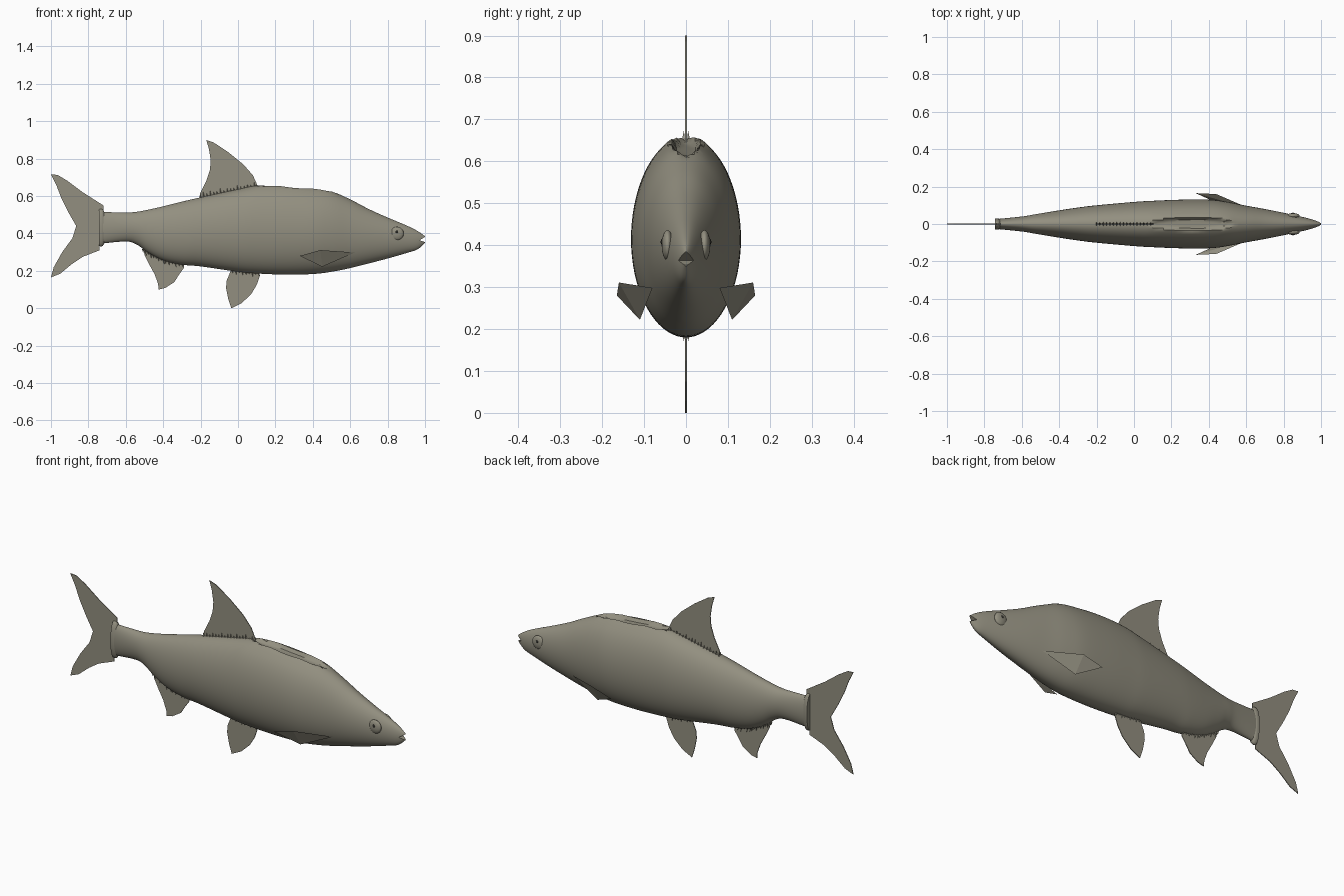
import bpy, bmesh, math
from mathutils import Vector

if "Cube" in bpy.data.objects:
    bpy.data.objects.remove(bpy.data.objects["Cube"])


def material(name, rgb):
    m = bpy.data.materials.new(name)
    m.diffuse_color = (*rgb, 1)
    m.use_nodes = True
    m.node_tree.nodes["Principled BSDF"].inputs["Base Color"].default_value = m.diffuse_color
    return m


OLIVE = material("olive grey", (0.29, 0.275, 0.215))
DARK = material("pupil dark", (0.03, 0.03, 0.025))


def finish(name, bm, mat=OLIVE, smooth=None):
    bmesh.ops.recalc_face_normals(bm, faces=bm.faces)
    me = bpy.data.meshes.new(name)
    bm.to_mesh(me)
    bm.free()
    me.materials.append(mat)
    ob = bpy.data.objects.new(name, me)
    bpy.context.collection.objects.link(ob)
    bpy.ops.object.select_all(action='DESELECT')
    bpy.context.view_layer.objects.active = ob
    ob.select_set(True)
    if smooth:
        bpy.ops.object.shade_smooth_by_angle(angle=math.radians(smooth))
    return ob


def spline(pts, steps, closed=False):
    """Catmull-Rom curve through the points."""
    p = [Vector(q) for q in pts]
    n = len(p)
    get = (lambda i: p[i % n]) if closed else (lambda i: p[max(0, min(n - 1, i))])
    out = []
    for i in range(n if closed else n - 1):
        a, b, c, d = get(i - 1), get(i), get(i + 1), get(i + 2)
        for k in range(steps):
            t = k / steps
            out.append(0.5 * (2 * b + (c - a) * t + (2 * a - 5 * b + 4 * c - d) * t * t
                              + (3 * b - a - 3 * c + d) * t ** 3))
    return out if closed else out + [p[-1]]


# Body: x, top z, bottom z, half width
STATIONS = [
    (-0.74, 0.515, 0.345, 0.026), (-0.6, 0.512, 0.357, 0.04), (-0.54, 0.516, 0.34, 0.05),
    (-0.48, 0.527, 0.297, 0.06), (-0.4, 0.545, 0.256, 0.073), (-0.3, 0.57, 0.233, 0.088),
    (-0.2, 0.593, 0.224, 0.1), (0, 0.636, 0.195, 0.118), (0.1, 0.655, 0.186, 0.124),
    (0.25, 0.657, 0.18, 0.13), (0.4, 0.643, 0.183, 0.13), (0.5, 0.625, 0.195, 0.118),
    (0.6, 0.582, 0.215, 0.098), (0.7, 0.53, 0.24, 0.08), (0.8, 0.485, 0.266, 0.06),
    (0.9, 0.443, 0.295, 0.038), (0.96, 0.413, 0.315, 0.022), (1.0, 0.385, 0.35, 0.006)]
rows = [tuple(v) for v in spline([Vector(s) for s in STATIONS], 5)]
SEG = 72
bm = bmesh.new()
rings = []
for x, top, bot, w in rows:
    ring = []
    # shallow groove along the back
    u = (x - 0.31) / 0.22
    half = 0.036 * math.sqrt(max(0, 1 - u * u))
    for k in range(SEG):
        a = 2 * math.pi * k / SEG
        y = w * math.sin(a)
        z = (top + bot) / 2 + (top - bot) / 2 * math.cos(a)
        if math.cos(a) > 0 and half > 0:
            z += 0.007 * max(0, 1 - (abs(y) / 0.06) ** 2) * (half / 0.036)
            if abs(y) < half:
                z -= 0.034 * (1 - (y / half) ** 4)  * (half / 0.036)
        ring.append(bm.verts.new((x, y, z)))
    rings.append(ring)
for r, s in zip(rings, rings[1:]):
    for k in range(SEG):
        j = (k + 1) % SEG
        bm.faces.new((r[k], r[j], s[j], s[k]))
bm.faces.new(rings[0])
bm.faces.new(rings[-1])
body = finish("body", bm)

# Mouth: wedge cut from the snout
bm = bmesh.new()
wedge = [bm.verts.new((x, -0.1, z)) for x, z in ((0.972, 0.364), (1.02, 0.395), (1.02, 0.345))]
f = bm.faces.new(wedge)
ext = bmesh.ops.extrude_face_region(bm, geom=[f])
bmesh.ops.translate(bm, vec=(0, 0.2, 0), verts=[v for v in ext['geom'] if isinstance(v, bmesh.types.BMVert)])
cutter = finish("mouth_cutter", bm)
cutter.hide_render = True
mod = body.modifiers.new("mouth", 'BOOLEAN')
mod.operation, mod.object, mod.solver = 'DIFFERENCE', cutter, 'EXACT'
bpy.ops.object.select_all(action='DESELECT')
bpy.context.view_layer.objects.active = body
body.select_set(True)
bpy.ops.object.modifier_apply(modifier="mouth")
bpy.data.objects.remove(cutter)
bpy.ops.object.shade_smooth_by_angle(angle=math.radians(40))

# Rim where the tail fin joins the body
bm = bmesh.new()
prof = [(-0.742, 0.9), (-0.742, 1.12), (-0.732, 1.15), (-0.722, 1.1), (-0.715, 0.95)]
loops = [[bm.verts.new((x, 0.026 * s * math.sin(a), 0.431 + 0.088 * s * math.cos(a)))
          for a in (2 * math.pi * k / 40 for k in range(40))] for x, s in prof]
for r, s in zip(loops, loops[1:]):
    for k in range(40):
        bm.faces.new((r[k], r[(k + 1) % 40], s[(k + 1) % 40], s[k]))
bm.faces.new(loops[0])
bm.faces.new(loops[-1])
finish("tail_rim", bm, smooth=40)


# Thin flat fins on the centre plane
def fin(name, outline, t=0.002):
    bm = bmesh.new()
    f = bm.faces.new([bm.verts.new((x, -t, z)) for x, z in outline])
    ext = bmesh.ops.extrude_face_region(bm, geom=[f])
    bmesh.ops.translate(bm, vec=(0, 2 * t, 0), verts=[v for v in ext['geom'] if isinstance(v, bmesh.types.BMVert)])
    return finish(name, bm)


fin("tail_fin", [(-1, 0.716), (-0.965, 0.713), (-0.91, 0.68), (-0.83, 0.62), (-0.72, 0.55),
                 (-0.72, 0.515), (-0.70, 0.5), (-0.70, 0.36), (-0.74, 0.34), (-0.74, 0.31),
                 (-0.83, 0.275), (-0.89, 0.235), (-0.95, 0.185), (-1, 0.165), (-0.985, 0.22),
                 (-0.94, 0.30), (-0.885, 0.375), (-0.865, 0.44), (-0.905, 0.51), (-0.945, 0.59), (-0.972, 0.66)])
fin("dorsal_fin", [(-0.2, 0.56), (-0.203, 0.615), (-0.17, 0.68), (-0.15, 0.74), (-0.146, 0.79),
                   (-0.155, 0.85), (-0.17, 0.9), (-0.13, 0.886), (-0.05, 0.833), (0.03, 0.768),
                   (0.08, 0.71), (0.105, 0.655), (0.1, 0.6)])
fin("anal_fin", [(-0.51, 0.34), (-0.5, 0.285), (-0.475, 0.235), (-0.445, 0.18), (-0.427, 0.13),
                 (-0.425, 0.1), (-0.39, 0.108), (-0.34, 0.14), (-0.315, 0.18), (-0.29, 0.215),
                 (-0.29, 0.26), (-0.4, 0.29)])
fin("pelvic_fin", [(-0.03, 0.23), (-0.045, 0.185), (-0.06, 0.15), (-0.064, 0.11), (-0.052, 0.05),
                   (-0.036, 0.0), (0.02, 0.028), (0.07, 0.075), (0.1, 0.125), (0.117, 0.175), (0.1, 0.22)])


# Little ragged spikes along each fin base
def spikes(name, x0, x1, z0, z1, count, h, lean):
    bm = bmesh.new()
    for i in range(count):
        t = i / (count - 1)
        x, z = x0 + (x1 - x0) * t, z0 + (z1 - z0) * t
        hh = h * (0.7 + 0.3 * math.sin(i * 2.4))
        for side in (-1, 1):
            base = [bm.verts.new((x + dx, side * dy, z - hh * 0.4))
                    for dx, dy in ((-0.005, 0.002), (0.005, 0.002), (0, 0.011))]
            tip = bm.verts.new((x + lean, side * 0.005, z + hh))
            bm.faces.new(base)
            for k in range(3):
                bm.faces.new((base[k], base[(k + 1) % 3], tip))
    finish(name, bm)


spikes("dorsal_spikes", -0.2, 0.09, 0.597, 0.653, 17, 0.024, -0.004)
spikes("anal_spikes_rear", -0.51, -0.4, 0.31, 0.255, 9, -0.024, 0.006)
spikes("anal_spikes_front", -0.39, -0.3, 0.25, 0.233, 6, -0.022, 0.006)
spikes("pelvic_spikes", -0.03, 0.11, 0.198, 0.186, 9, -0.02, 0.004)

for side, label in ((-1, "right"), (1, "left")):
    # Pectoral fin: folded four-cornered wedge
    bm = bmesh.new()
    v = [bm.verts.new((x, side * y, z)) for x, y, z in
         ((0.33, 0.165, 0.28), (0.44, 0.16, 0.311), (0.625, 0.08, 0.298), (0.45, 0.11, 0.222))]
    for idx in ((0, 1, 2), (0, 2, 3), (0, 1, 3), (1, 2, 3)):
        bm.faces.new([v[i] for i in idx])
    finish(label + "_pectoral_fin", bm)
    # Eye bulge and tiny pupil
    for nm, pos, scale, mat in (("_eye", (0.85, 0.044, 0.40), (0.036, 0.014, 0.036), OLIVE),
                                ("_pupil", (0.85, 0.0565, 0.408), (0.007, 0.004, 0.007), DARK)):
        bm = bmesh.new()
        bmesh.ops.create_uvsphere(bm, u_segments=24, v_segments=14, radius=1)
        for p in bm.verts:
            p.co = Vector((pos[0] + p.co.x * scale[0], side * pos[1] + p.co.y * scale[1],
                           pos[2] + p.co.z * scale[2]))
        finish(label + nm, bm, mat, smooth=60)
